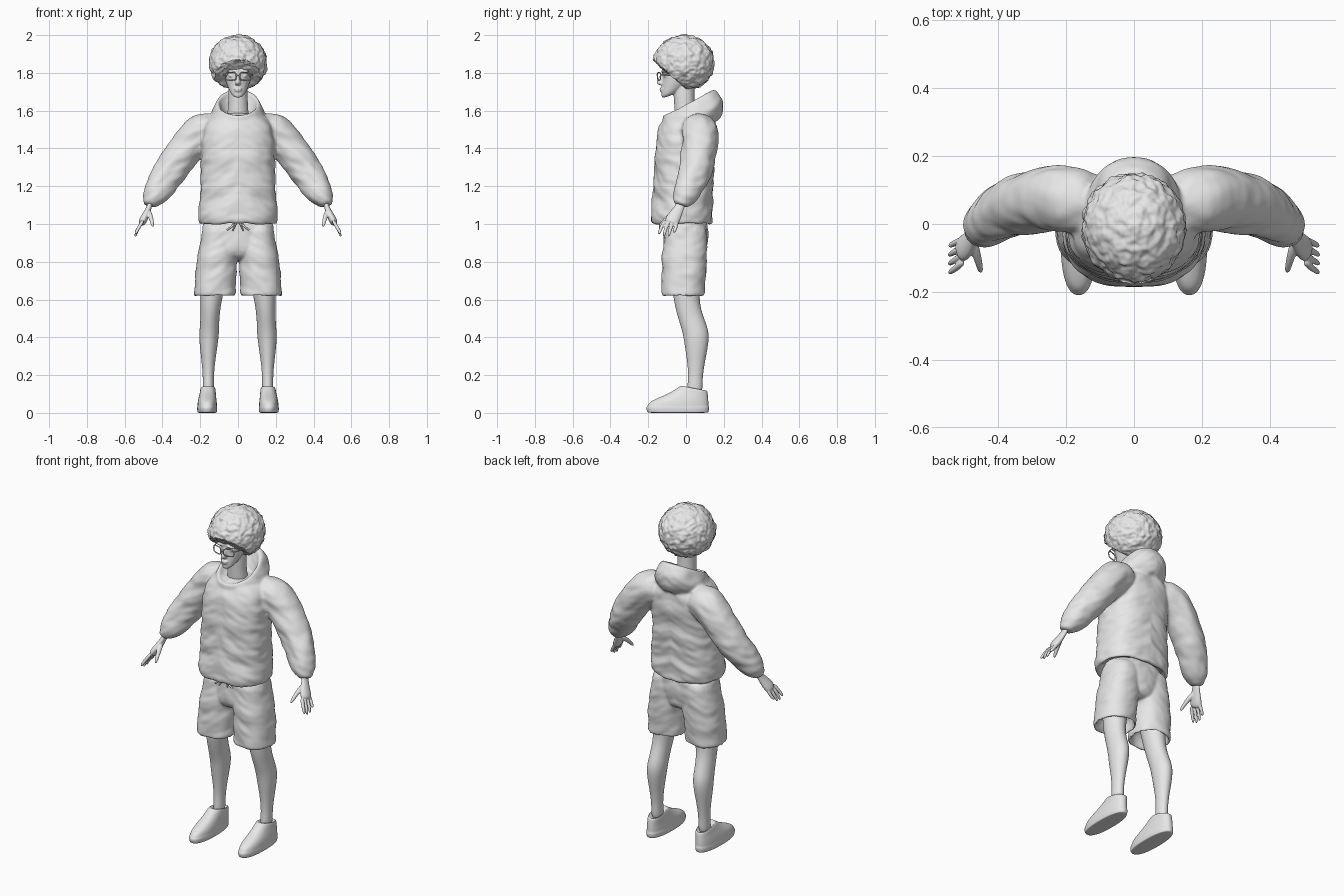
import bpy, bmesh, math
from mathutils import Vector, Matrix, noise

cube = bpy.data.objects.get("Cube")
if cube:
    bpy.data.objects.remove(cube)

clay = bpy.data.materials.new("light_grey")
clay.use_nodes = True
clay.diffuse_color = (0.8, 0.8, 0.8, 1)
clay.node_tree.nodes["Principled BSDF"].inputs["Base Color"].default_value = (0.8, 0.8, 0.8, 1)


def skin(bm, loops):
    """Bridge loops of points into a closed surface."""
    rows = [[bm.verts.new(p) for p in loop] for loop in loops]
    n = len(rows[0])
    for a, b in zip(rows, rows[1:]):
        for i in range(n):
            j = (i + 1) % n
            bm.faces.new((a[i], a[j], b[j], b[i]))
    bm.faces.new(rows[0])
    bm.faces.new(rows[-1])


def loft(bm, rings, side=1, power=1.0, n=24):
    """Rings are: centre x, half width, front y, back y, front z, optional back z."""
    loops = []
    for cx, rx, yf, yb, zf, *rest in rings:
        zb = rest[0] if rest else zf
        loop = []
        for i in range(n):
            t = math.tau * i / n
            s, c = (math.copysign(abs(f(t)) ** power, f(t)) for f in (math.sin, math.cos))
            k = (1 - c) / 2
            loop.append((side * (cx + rx * s), yf + (yb - yf) * k, zf + (zb - zf) * k))
        loops.append(loop)
    skin(bm, loops)


def tube(bm, path, side=1, flat=1.0, n=12):
    """Path points are x, y, z, radius; flat squeezes the tube sideways."""
    pts = [Vector(p[:3]) for p in path]
    loops = []
    for i, p in enumerate(path):
        d = (pts[min(i + 1, len(pts) - 1)] - pts[max(i - 1, 0)]).normalized()
        u = d.cross(Vector((0, 1, 0))).normalized()
        v = d.cross(u)
        loop = []
        for k in range(n):
            t = math.tau * k / n
            q = pts[i] + u * math.cos(t) * p[3] * flat + v * math.sin(t) * p[3]
            loop.append((side * q.x, q.y, q.z))
        loops.append(loop)
    skin(bm, loops)


def blob(bm, centre, size):
    m = Matrix.Translation(centre) @ Matrix.Diagonal((*size, 1))
    bmesh.ops.create_uvsphere(bm, u_segments=16, v_segments=10, radius=1, matrix=m)


def finish(name, bm, voxel=None, smooth=4, folds=0.0, subdivide=2):
    """Make the object, fuse its overlapping pieces and add cloth folds."""
    bmesh.ops.recalc_face_normals(bm, faces=bm.faces)
    mesh = bpy.data.meshes.new(name)
    bm.to_mesh(mesh)
    bm.free()
    ob = bpy.data.objects.new(name, mesh)
    bpy.context.collection.objects.link(ob)
    if subdivide:
        ob.modifiers.new("round", "SUBSURF").levels = subdivide
    if voxel:
        fuse = ob.modifiers.new("fuse", "REMESH")
        fuse.mode, fuse.voxel_size = "VOXEL", voxel
        ob.modifiers.new("soften", "SMOOTH").iterations = smooth
    graph = bpy.context.evaluated_depsgraph_get()
    ob.data = bpy.data.meshes.new_from_object(ob.evaluated_get(graph))
    ob.modifiers.clear()
    if folds:
        moves = []
        for v in ob.data.vertices:
            p = v.co
            slant = Vector((abs(p.x) * 7, p.y * 7, p.z * 13 + abs(p.x) * 6))
            moves.append(v.normal * folds * (noise.noise(slant) + 0.4 * noise.noise(slant * 2.3)))
        for v, move in zip(ob.data.vertices, moves):
            v.co += move
    ob.data.polygons.foreach_set("use_smooth", [True] * len(ob.data.polygons))
    ob.data.materials.clear()
    ob.data.materials.append(clay)
    return ob


def wire(name, points, radius, cyclic=False):
    curve = bpy.data.curves.new(name, "CURVE")
    curve.dimensions, curve.bevel_depth, curve.bevel_resolution = "3D", radius, 2
    curve.use_fill_caps = True
    line = curve.splines.new("POLY")
    line.points.add(len(points) - 1)
    for q, p in zip(line.points, points):
        q.co = (*p, 1)
    line.use_cyclic_u = cyclic
    curve.materials.append(clay)
    bpy.context.collection.objects.link(bpy.data.objects.new(name, curve))


# Hooded sweater: body, hood bowl and sleeves fused together
bm = bmesh.new()
loft(bm, [(0, .18, -.13, .11, 1.04), (0, .19, -.15, .12, 1.0), (0, .206, -.18, .138, .995),
          (0, .212, -.193, .143, 1.03), (0, .207, -.178, .14, 1.1), (0, .2, -.172, .145, 1.2),
          (0, .197, -.168, .155, 1.35), (0, .2, -.158, .16, 1.45), (0, .19, -.14, .16, 1.52),
          (0, .15, -.115, .14, 1.575), (0, .08, -.08, .1, 1.59)], power=.85)
loft(bm, [(0, .06, -.06, .07, 1.54, 1.57), (0, .075, -.075, .09, 1.55, 1.61),
          (0, .092, -.1, .125, 1.57, 1.69), (0, .108, -.118, .145, 1.585, 1.72),
          (0, .13, -.128, .185, 1.57, 1.68), (0, .152, -.132, .212, 1.545, 1.615),
          (0, .145, -.12, .185, 1.52, 1.55), (0, .1, -.08, .12, 1.5, 1.52)])
for side in (1, -1):
    tube(bm, [(.09, .05, 1.51, .08), (.18, .07, 1.505, .105), (.265, .077, 1.415, .098),
              (.33, .062, 1.32, .09), (.385, .033, 1.24, .084), (.425, .003, 1.175, .074),
              (.448, -.013, 1.135, .062), (.46, -.022, 1.11, .042), (.465, -.026, 1.095, .036)],
         side, n=20)
finish("hooded_sweater", bm, .0075, 5, folds=.011)

# Shorts with hollow leg openings
bm = bmesh.new()
loft(bm, [(0, .13, -.1, .09, .80), (0, .19, -.122, .115, .87), (0, .197, -.122, .12, .95),
          (0, .19, -.115, .115, 1.05)])
for side in (1, -1):
    loft(bm, [(.12, .08, -.09, .07, .72), (.122, .098, -.108, .08, .64), (.123, .104, -.12, .09, .617),
              (.124, .112, -.13, .1, .622), (.122, .112, -.13, .104, .67), (.113, .108, -.128, .112, .8),
              (.1, .102, -.122, .115, .9), (.1, .09, -.11, .11, 1.03)], side, .9)
finish("shorts", bm, .007, 3, folds=.007)

# Waist drawstrings
for side, label in ((1, "left"), (-1, "right")):
    wire(label + "_drawstring", [(side * x, y, z) for x, y, z in (
        (.01, -.125, 1.0), (.025, -.138, .995), (.04, -.138, .982), (.058, -.133, .968))], .005)
    wire(label + "_drawstring_end", [(side * .012, -.13, 1.0), (side * .028, -.14, .965)], .004)

# Legs, shoes and hands
for side, label in ((1, "left"), (-1, "right")):
    bm = bmesh.new()
    loft(bm, [(.125, .075, -.09, .08, .78), (.14, .06, -.068, .07, .62), (.146, .052, -.056, .078, .55),
              (.15, .05, -.035, .104, .48), (.153, .053, -.016, .124, .42), (.156, .047, -.006, .117, .35),
              (.157, .033, .01, .096, .25), (.157, .028, .012, .086, .17), (.157, .032, 0, .09, .09)], side)
    finish(label + "_leg", bm)

    bm = bmesh.new()
    loft(bm, [(.163, .048, -.197, .112, 0), (.163, .052, -.206, .12, .002), (.163, .054, -.212, .124, .022),
              (.163, .053, -.21, .123, .032), (.163, .052, -.205, .12, .036), (.163, .051, -.192, .12, .06, .055),
              (.162, .047, -.14, .118, .083, .08), (.16, .043, -.08, .116, .108, .1),
              (.159, .04, -.035, .113, .14, .118), (.158, .035, -.018, .103, .147, .12),
              (.158, .028, .005, .09, .125, .105)], side, .85)
    finish(label + "_shoe", bm)

    bm = bmesh.new()
    tube(bm, [(.458, -.018, 1.14, .026), (.468, -.03, 1.095, .024), (.482, -.05, 1.06, .033),
              (.5, -.07, 1.025, .041), (.513, -.083, .998, .036)], side, .55)
    for k, reach, low in ((-1.5, .95, .945), (-.5, 1.0, .93), (.5, 1.0, .932), (1.5, .9, .955)):
        y = -.078 + k * .021
        tube(bm, [(.502, y, 1.02, .011), (.52, y - .012 + k * .004, .99, .0105),
                  (.535, y - .02 + k * .005, .965, .0095), (.545 * (.98 + .02 * reach), y - .028 + k * .005, low, .007)],
             side, n=8)
    tube(bm, [(.475, -.05, 1.07, .016), (.463, -.09, 1.04, .014), (.455, -.122, 1.01, .011),
              (.45, -.143, .985, .008)], side, n=8)
    finish(label + "_hand", bm, .0035, 2)

# Head with neck, nose, lips, brows and ears
bm = bmesh.new()
loft(bm, [(0, .066, -.06, .06, 1.5), (0, .054, -.06, .048, 1.6), (0, .051, -.066, .043, 1.67),
          (0, .052, -.07, .05, 1.78)])
loft(bm, [(0, .02, -.122, -.07, 1.664, 1.685), (0, .037, -.132, -.035, 1.675, 1.7),
          (0, .05, -.131, .005, 1.70, 1.73), (0, .062, -.127, .04, 1.735, 1.76), (0, .071, -.125, .06, 1.775),
          (0, .074, -.13, .075, 1.815), (0, .07, -.125, .07, 1.87), (0, .045, -.08, .045, 1.91)])
loft(bm, [(0, .008, -.13, -.1, 1.732), (0, .018, -.15, -.1, 1.738), (0, .016, -.162, -.1, 1.748),
          (0, .011, -.15, -.1, 1.768), (0, .009, -.138, -.1, 1.795)], n=12)
blob(bm, (0, -.128, 1.716), (.023, .013, .006))
blob(bm, (0, -.126, 1.706), (.02, .014, .007))
for side in (1, -1):
    blob(bm, (side * .033, -.117, 1.808), (.028, .016, .008))
    blob(bm, (side * .033, -.107, 1.785), (.017, .013, .009))
    blob(bm, (side * .074, -.015, 1.77), (.012, .022, .034))
finish("head", bm, .0045, 2, subdivide=1)

# Glasses: two rounded frames, bridge and temples
for side, label in ((1, "left"), (-1, "right")):
    rim = []
    for i in range(24):
        t = math.tau * i / 24
        x, z = (math.copysign(abs(f(t)) ** .6, f(t)) for f in (math.cos, math.sin))
        rim.append((side * (.038 + .029 * x), -.143 + .008 * x, 1.782 + .021 * z))
    wire(label + "_glasses_rim", rim, .003, True)
    wire(label + "_glasses_temple", [(side * .067, -.135, 1.79), (side * .077, -.1, 1.79),
                                     (side * .08, -.01, 1.79)], .003)
wire("glasses_bridge", [(-.01, -.15, 1.787), (0, -.156, 1.79), (.01, -.15, 1.787)], .003)

# Rounded curly hair, trimmed along a slope above the face
bm = bmesh.new()
bmesh.ops.create_icosphere(bm, subdivisions=6, radius=1)
for v in bm.verts:
    d = v.co.copy()
    lump = .055 * noise.noise(d * 4.5) + .035 * noise.noise(d * 9 + Vector((5, 1, 2)))
    p = Vector((d.x * .153, d.y * .16, d.z * .148)) * (1 + lump)
    p += Vector((0, -.01, 1.853))
    floor = 1.722 + max(0, -p.y - .005) * .88 + .01 * noise.noise(p * 35)
    if p.z < floor:
        p.z = floor + (p.z - floor) * .08
    v.co = p
finish("curly_hair", bm, subdivide=0)
